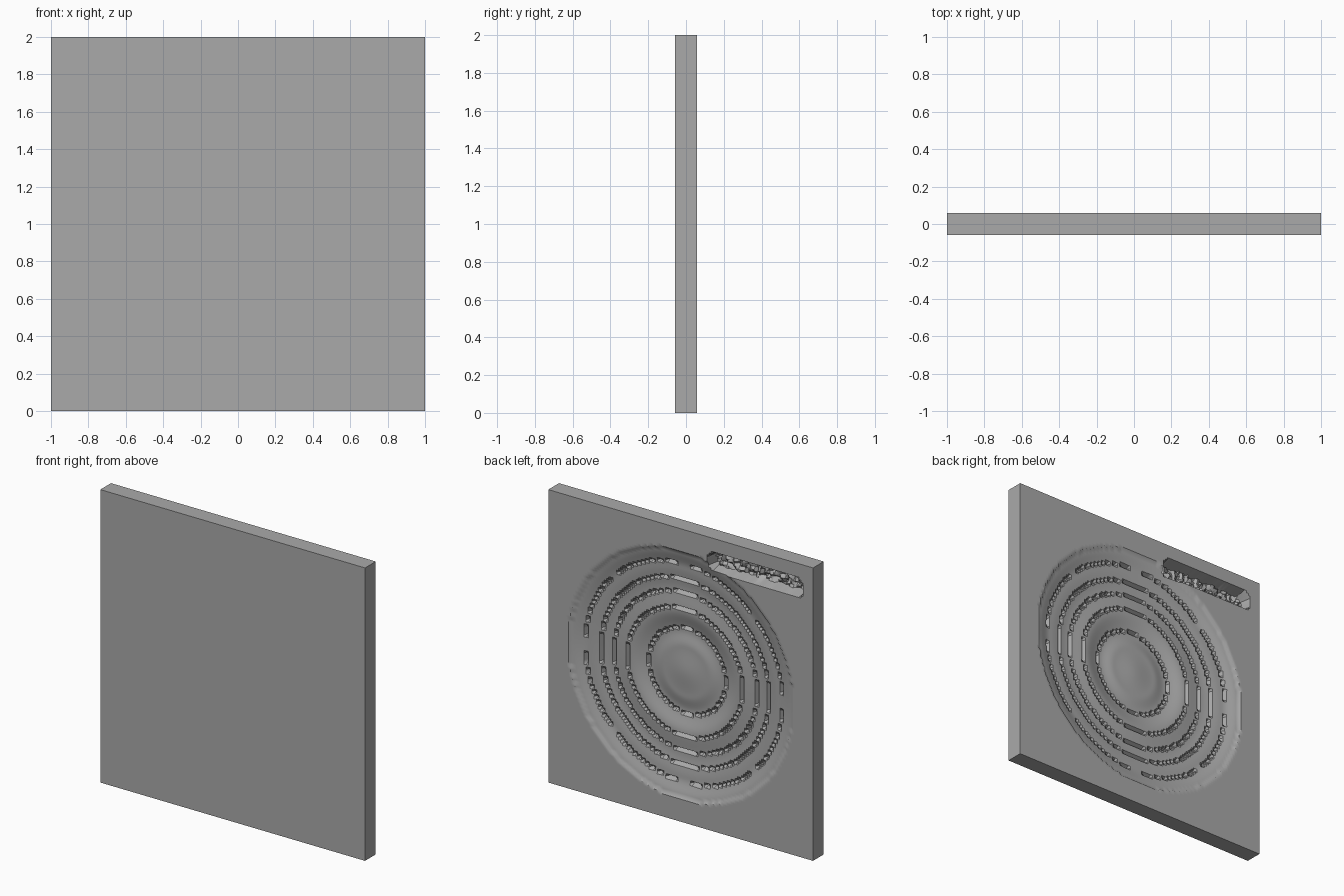
import bpy, bmesh, math, random

random.seed(4)
cube = bpy.data.objects.get("Cube")
if cube:
    bpy.data.objects.remove(cube, do_unlink=True)

CELLS = 130
PITCH = 2 / CELLS
HALF = 0.0575          # half the slab thickness
RIM = 0.845            # radius of the round relief
RINGS = (0.29, 0.435, 0.54, 0.635, 0.745)
# Radius and depth along the dish, from the centre out
DISH = ((0, 0.05), (0.17, 0.06), (0.27, 0.075), (0.42, 0.045),
        (0.56, 0.055), (0.72, 0.04), (RIM, 0.012))


def dish_depth(r):
    for (r0, d0), (r1, d1) in zip(DISH, DISH[1:]):
        if r <= r1:
            t = (r - r0) / (r1 - r0)
            return d0 + (d1 - d0) * t * t * (3 - 2 * t)
    return 0


def in_slot(x, z):
    # Long slot with clipped corners
    dx, dz = abs(x + 0.56), abs(z - 0.835)
    return dx < 0.355 and dz < 0.06 and dx + dz < 0.385


def depth(x, z):
    if in_slot(x, z):
        return 0.1 - 0.035 * random.random()
    r = math.hypot(x, z)
    d = dish_depth(r)
    # Broken rings of small pits
    if any(abs(r - ring) < 0.3 * PITCH for ring in RINGS):
        d += 0.03
    return d


# Back face: a fine grid pressed in to form the relief
bm = bmesh.new()
bmesh.ops.create_grid(bm, x_segments=CELLS, y_segments=CELLS, size=1)
for v in bm.verts:
    x, z = v.co.x, v.co.y
    v.co = (x, HALF - depth(x, z), z + 1)

# Sides and flat front
border = [e for e in bm.edges if e.is_boundary]
extruded = bmesh.ops.extrude_edge_only(bm, edges=border)["geom"]
for v in extruded:
    if isinstance(v, bmesh.types.BMVert):
        v.co.y = -HALF
bmesh.ops.holes_fill(bm, edges=[e for e in bm.edges if e.is_boundary], sides=0)
bmesh.ops.recalc_face_normals(bm, faces=bm.faces[:])

mesh = bpy.data.meshes.new("relief_panel")
bm.to_mesh(mesh)
bm.free()
panel = bpy.data.objects.new("relief_panel", mesh)
bpy.context.collection.objects.link(panel)

# Plain grey
grey = bpy.data.materials.new("plain_grey")
grey.use_nodes = True
colour = (0.4, 0.4, 0.4, 1)
grey.diffuse_color = colour
grey.node_tree.nodes["Principled BSDF"].inputs["Base Color"].default_value = colour
mesh.materials.append(grey)

bpy.ops.object.select_all(action="DESELECT")
panel.select_set(True)
bpy.context.view_layer.objects.active = panel
bpy.ops.object.shade_smooth_by_angle(angle=math.radians(35))
